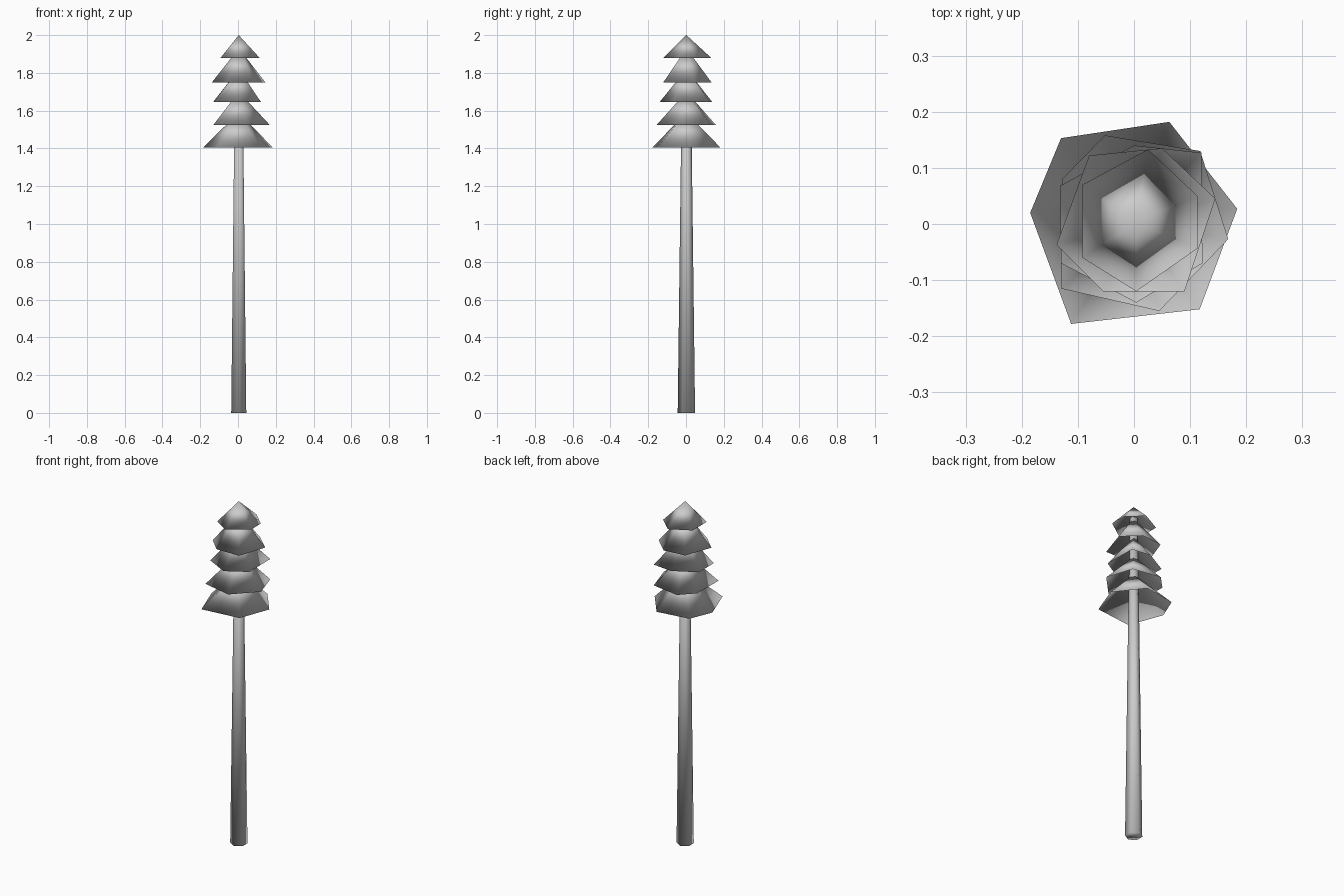
import bpy, bmesh, math

if "Cube" in bpy.data.objects:
    bpy.data.objects.remove(bpy.data.objects["Cube"])


def make_object(name, bm):
    bmesh.ops.recalc_face_normals(bm, faces=bm.faces)
    for f in bm.faces:
        f.smooth = True
    mesh = bpy.data.meshes.new(name)
    bm.to_mesh(mesh)
    bm.free()
    obj = bpy.data.objects.new(name, mesh)
    bpy.context.collection.objects.link(obj)
    return obj


# Tapered six-sided trunk running up inside the foliage, fully smooth
bm = bmesh.new()
rings = []
for z, r in [(0, 0.046), (1.93, 0.022)]:
    rings.append([bm.verts.new((0.004 + r * math.sin(i * math.pi / 3),
                                0.002 + r * math.cos(i * math.pi / 3), z)) for i in range(6)])
low, high = rings
for i in range(6):
    j = (i + 1) % 6
    bm.faces.new((low[i], low[j], high[j], high[i]))
bm.faces.new(low)
bm.faces.new(high)
make_object("trunk", bm)

# Foliage tiers: rim height, apex height, uneven six-sided rim outline
tiers = [
    (1.405, 1.59, [(-.13, .153), (.063, .182), (.184, .027), (.117, -.152), (-.112, -.178), (-.185, .02)]),
    (1.525, 1.70, [(-.052, .158), (.118, .13), (.168, -.027), (.045, -.155), (-.13, -.115), (-.128, .08)]),
    (1.645, 1.82, [(0, .14), (.12, .127), (.122, -.07), (.004, -.14), (-.13, -.07), (-.132, .068)]),
    (1.75, 1.93, [(-.08, .122), (.05, .135), (.145, .045), (.09, -.12), (-.055, -.12), (-.138, -.037)]),
    (1.88, 2.0, [(.025, .133), (.113, .05), (.114, -.043), (.004, -.12), (-.092, -.06), (-.092, .07)]),
]

# Cones with a hollowed underside meeting the outside at a thin rim
for n, (z_rim, z_top, outline) in enumerate(tiers):
    bm = bmesh.new()
    apex = bm.verts.new((0.004, 0.002, z_top))
    hollow = bm.verts.new((0.004, 0.002, z_top - 0.02))
    rim = [bm.verts.new((x, y, z_rim)) for x, y in outline]
    for i in range(6):
        a, b = rim[i], rim[(i + 1) % 6]
        bm.faces.new((b, a, apex))
        bm.faces.new((a, b, hollow))
    make_object(f"foliage_tier_{n + 1}", bm)
